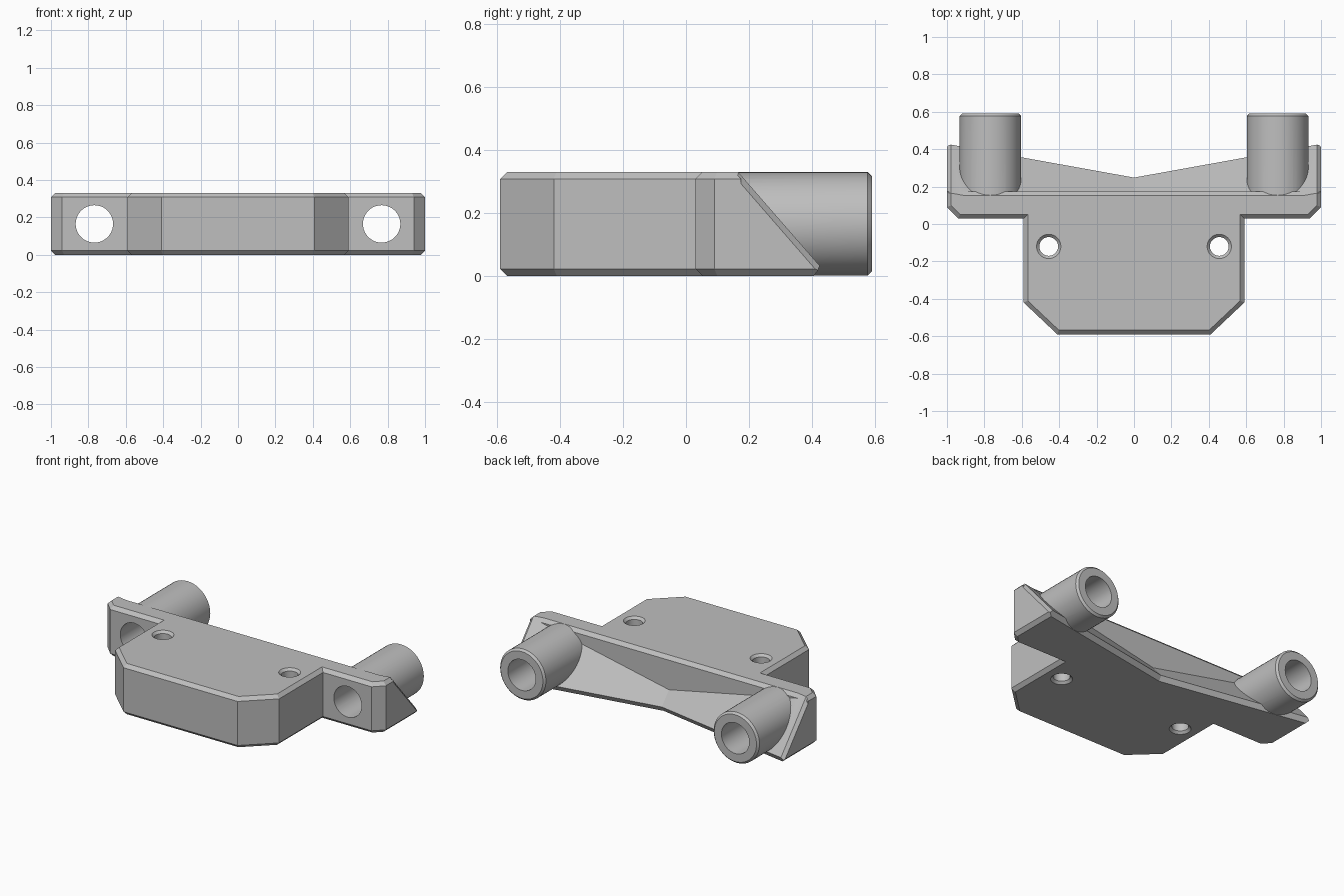
import bpy, bmesh
from itertools import combinations
from math import radians
from mathutils import Vector, Matrix

HEIGHT = 0.33
CHAMFER = 0.022

if "Cube" in bpy.data.objects:
    bpy.data.objects.remove(bpy.data.objects["Cube"], do_unlink=True)

grey = bpy.data.materials.new("mid grey")
grey.use_nodes = True
grey.diffuse_color = (0.52, 0.52, 0.52, 1)
grey.node_tree.nodes["Principled BSDF"].inputs["Base Color"].default_value = (0.52, 0.52, 0.52, 1)


def make_object(name, bm):
    bmesh.ops.recalc_face_normals(bm, faces=bm.faces[:])
    mesh = bpy.data.meshes.new(name)
    bm.to_mesh(mesh)
    bm.free()
    mesh.materials.append(grey)
    obj = bpy.data.objects.new(name, mesh)
    bpy.context.collection.objects.link(obj)
    return obj


def wall(x, y, nx, ny):
    """Planes of an upright wall with chamfered top and bottom edges."""
    n = Vector((nx, ny, 0)).normalized()
    up = Vector((0, 0, 1))
    return [((x, y, 0), n),
            ((x, y, HEIGHT - CHAMFER), n + up),
            ((x, y, CHAMFER), n - up)]


def carve(name, planes):
    """Convex solid enclosed by planes, with its inner face on x = 0."""
    planes = planes + [((0, 0, 0), (-1, 0, 0)), ((0, 0, 0), (0, 0, -1)),
                       ((0, 0, HEIGHT), (0, 0, 1))]
    planes = [(Vector(p), Vector(n).normalized()) for p, n in planes]
    corners = set()
    for trio in combinations(planes, 3):
        normals = Matrix([n for p, n in trio])
        if abs(normals.determinant()) < 1e-4:
            continue
        corner = normals.inverted() @ Vector([p.dot(n) for p, n in trio])
        if all((corner - p).dot(n) < 1e-5 for p, n in planes):
            corners.add(tuple(round(c, 4) + 0.0 for c in corner))
    bm = bmesh.new()
    for corner in sorted(corners):
        bm.verts.new(corner)
    bmesh.ops.remove_doubles(bm, verts=bm.verts[:], dist=0.0005)
    bmesh.ops.convex_hull(bm, input=bm.verts[:])
    bmesh.ops.delete(bm, geom=[v for v in bm.verts if not v.link_faces], context="VERTS")
    bmesh.ops.dissolve_limit(bm, angle_limit=radians(1), verts=bm.verts[:], edges=bm.edges[:])
    return make_object(name, bm)


def lathe(name, profile, matrix, segments=48):
    """Closed solid of revolution from (radius, height) points."""
    bm = bmesh.new()
    rings = []
    for r, h in profile:
        ring = bmesh.ops.create_circle(bm, segments=segments, radius=r,
                                       matrix=matrix @ Matrix.Translation((0, 0, h)))
        rings.append(ring["verts"])
    for a, b in zip(rings, rings[1:]):
        for i in range(segments):
            j = (i + 1) % segments
            bm.faces.new((a[i], a[j], b[j], b[i]))
    bm.faces.new(rings[0])
    bm.faces.new(rings[-1])
    return make_object(name, bm)


# Front plate with cut corners
body = carve("half_plate",
             wall(0, -0.59, 0, -1) + wall(0.59, 0, 1, 0)
             + wall(0.41, -0.59, 0.17, -0.18) + wall(0, 0.175, 0, 1))

# Cross bar and the sloped wedge behind it
bar_walls = wall(0, 0.03, 0, -1) + wall(1, 0, 1, 0) + wall(0.94, 0.03, 1, -1)
bar = carve("half_cross_bar", bar_walls + wall(0, 0.175, 0, 1))

slope = Vector((-0.18, 1, 0.87)).normalized()
wedge = carve("half_wedge", bar_walls + [
    ((0, 0.25, 0.03), slope),
    ((0, 0.23, 0), (-0.18, 1, -0.57)),
    ((0.98, 0.426, 0.03), slope + Vector((1, 0, 0)))])

# Rear tube, its bore and the countersunk screw hole
along_y = Matrix.Translation((0.768, 0, HEIGHT / 2)) @ Matrix.Rotation(radians(-90), 4, "X")
tube = lathe("half_tube", [(0.1645, 0.1), (0.1645, 0.577), (0.152, 0.59)], along_y)
bore = lathe("bore_cutter", [(0.1, -0.2), (0.1, 0.8)], along_y)
screw = lathe("screw_cutter",
              [(0.08, -0.015), (0.05, 0.015), (0.05, HEIGHT - 0.015), (0.08, HEIGHT + 0.015)],
              Matrix.Translation((0.456, -0.12, 0)))

# Join the parts and cut the holes
tools = [(bar, "UNION"), (wedge, "UNION"), (tube, "UNION"),
         (bore, "DIFFERENCE"), (screw, "DIFFERENCE")]
for tool, operation in tools:
    mod = body.modifiers.new(tool.name, "BOOLEAN")
    mod.operation = operation
    mod.solver = "EXACT"
    mod.object = tool
bpy.context.view_layer.update()
half = bpy.data.meshes.new_from_object(body.evaluated_get(bpy.context.evaluated_depsgraph_get()))
for obj in [body] + [t for t, _ in tools]:
    bpy.data.objects.remove(obj, do_unlink=True)

# Open the middle face so the mirrored halves weld together
bm = bmesh.new()
bm.from_mesh(half)
middle = [f for f in bm.faces if all(abs(v.co.x) < 1e-4 for v in f.verts)]
bmesh.ops.delete(bm, geom=middle, context="FACES")
bm.to_mesh(half)
bm.free()

half.name = "mounting_bracket"
half.materials.clear()
half.materials.append(grey)
bracket = bpy.data.objects.new("mounting_bracket", half)
bpy.context.collection.objects.link(bracket)
for o in bpy.context.selected_objects:
    o.select_set(False)
bracket.select_set(True)
bpy.context.view_layer.objects.active = bracket
bpy.ops.object.shade_smooth_by_angle(angle=radians(15))

# Keep the crease between the two sloped faces crisp
for e in half.edges:
    if all(abs(half.vertices[i].co.x) < 1e-4 for i in e.vertices):
        e.use_edge_sharp = True
mirror = bracket.modifiers.new("mirror", "MIRROR")
mirror.merge_threshold = 0.0005
